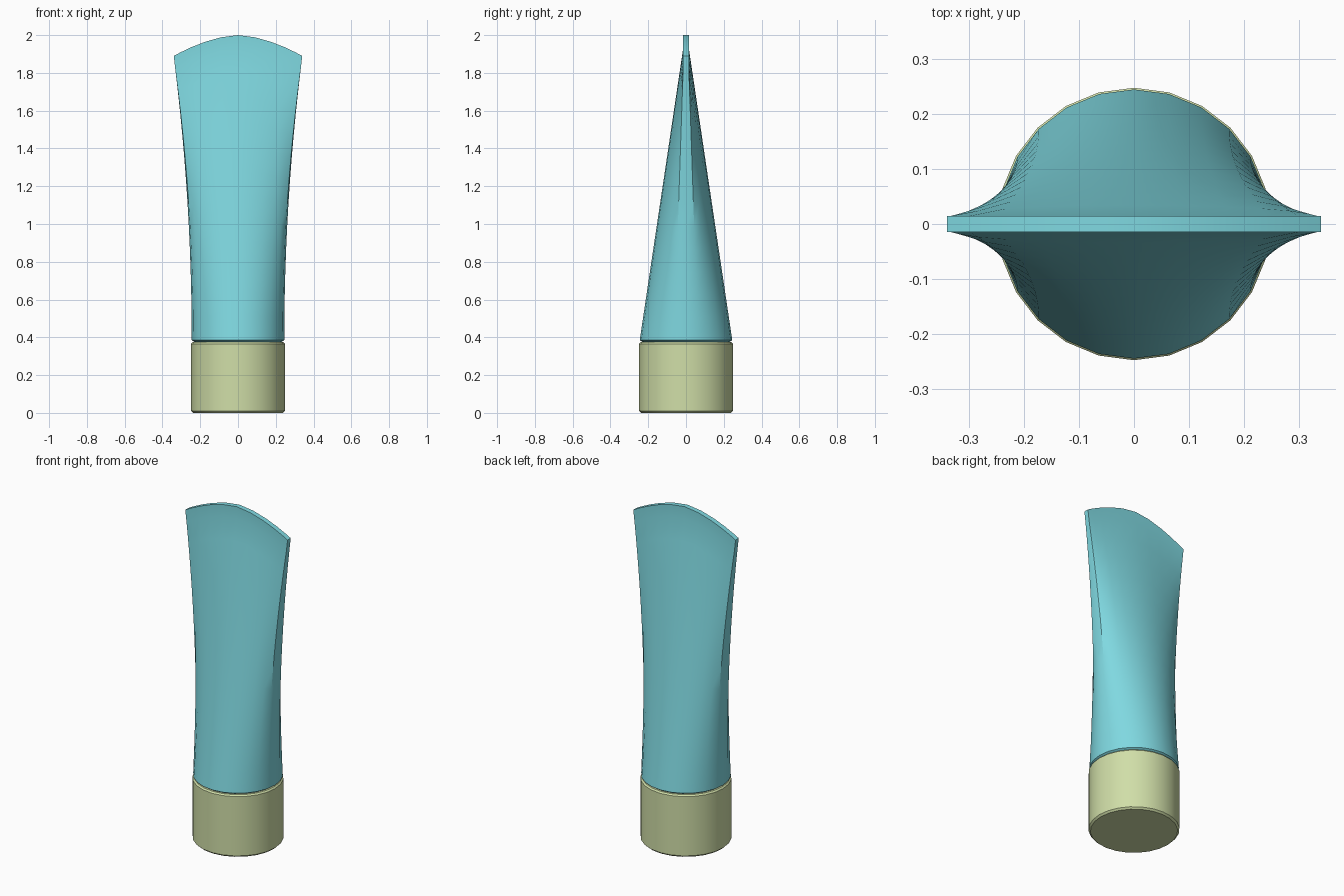
import bpy, bmesh, math

if "Cube" in bpy.data.objects:
    bpy.data.objects.remove(bpy.data.objects["Cube"])

N = 24  # sides around


def material(name, rgb):
    m = bpy.data.materials.new(name)
    m.diffuse_color = (*rgb, 1)
    m.use_nodes = True
    m.node_tree.nodes["Principled BSDF"].inputs["Base Color"].default_value = m.diffuse_color
    return m


def finish(name, bm, mat):
    bmesh.ops.recalc_face_normals(bm, faces=bm.faces)
    me = bpy.data.meshes.new(name)
    bm.to_mesh(me)
    bm.free()
    ob = bpy.data.objects.new(name, me)
    bpy.context.collection.objects.link(ob)
    me.materials.append(mat)
    bpy.ops.object.select_all(action='DESELECT')
    ob.select_set(True)
    bpy.context.view_layer.objects.active = ob
    bpy.ops.object.shade_smooth_by_angle(angle=math.radians(30))
    return ob


def loft(bm, rings):
    rows = [[bm.verts.new(p) for p in ring] for ring in rings]
    for a, b in zip(rows, rows[1:]):
        for k in range(N):
            j = (k + 1) % N
            bm.faces.new((a[k], a[j], b[j], b[k]))
    return rows


def circle(r, z):
    return [(r * math.cos(2 * math.pi * k / N), r * math.sin(2 * math.pi * k / N), z)
            for k in range(N)]


teal = material("soft teal", (0.214, 0.69, 0.75))
green = material("pale green", (0.63, 0.73, 0.39))

# Screw cap with small bevels
bm = bmesh.new()
rows = loft(bm, [circle(0.238, 0), circle(0.248, 0.01), circle(0.248, 0.366), circle(0.24, 0.374)])
bm.faces.new(rows[0])
bm.faces.new(rows[-1])
finish("cap", bm, green)

# Tube body: round at the cap, flattened and flared at the crimp
R, Z0, Z1, THICK = 0.245, 0.385, 1.93, 0.015


def section(t, half_width, lift=0.0):
    pts = []
    for k in range(N):
        a = 2 * math.pi * k / N
        c, s = math.cos(a), math.sin(a)
        u = max(-1, min(1, c / math.cos(2 * math.pi / N)))
        flat_y = 0 if abs(s) < 1e-6 else math.copysign(THICK, s)
        x = R * c + (half_width * u - R * c) * t * t
        y = R * s + (flat_y - R * s) * t
        z = Z0 + (Z1 - Z0 - 0.11 * abs(u) ** 1.7) * t + lift
        pts.append((x, y, z))
    return pts


STEPS = 12
bm = bmesh.new()
rings = [circle(0.222, 0.37)]
rings += [section(i / STEPS, 0.332) for i in range(STEPS + 1)]
rings.append(section(1, 0.34, 0.07))  # crimped end band
rows = loft(bm, rings)
bm.faces.new(rows[0])
top = rows[-1]
# Arched strip closing the crimp
bm.faces.new((top[0], top[1], top[-1]))
for k in range(1, N // 2 - 1):
    bm.faces.new((top[k], top[k + 1], top[N - k - 1], top[N - k]))
h = N // 2
bm.faces.new((top[h - 1], top[h], top[h + 1]))
finish("tube_body", bm, teal)
